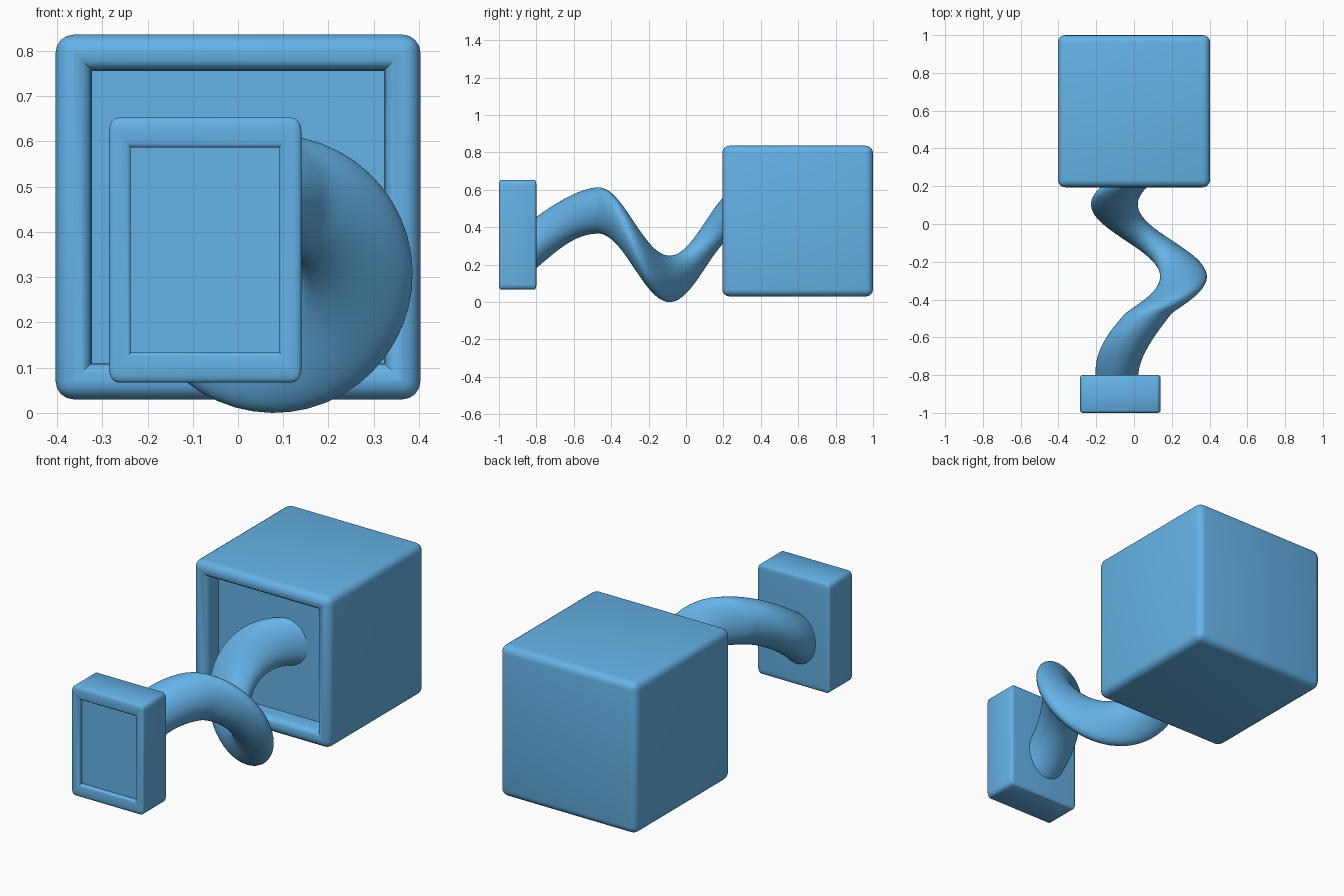
import bpy, bmesh
from math import sin, cos, pi, radians

if "Cube" in bpy.data.objects:
    bpy.data.objects.remove(bpy.data.objects["Cube"])

blue = bpy.data.materials.new("blue")
blue.diffuse_color = (0.13, 0.45, 0.8, 1)
blue.use_nodes = True
blue.node_tree.nodes["Principled BSDF"].inputs["Base Color"].default_value = blue.diffuse_color


def finish(name, bm, angle=40):
    bmesh.ops.recalc_face_normals(bm, faces=bm.faces)
    mesh = bpy.data.meshes.new(name)
    bm.to_mesh(mesh)
    bm.free()
    mesh.materials.append(blue)
    ob = bpy.data.objects.new(name, mesh)
    bpy.context.collection.objects.link(ob)
    bpy.ops.object.select_all(action='DESELECT')
    ob.select_set(True)
    bpy.context.view_layer.objects.active = ob
    bpy.ops.object.shade_smooth_by_angle(angle=radians(angle))
    return ob


def framed_box(name, center, size, frame, depth=0.1, bevel=0.039):
    """Rounded 0.8 cube with a framed recess in front, stretched to size."""
    bm = bmesh.new()
    bmesh.ops.create_cube(bm, size=0.8)
    front = min(bm.faces, key=lambda f: f.calc_center_median().y)
    bmesh.ops.inset_region(bm, faces=[front], thickness=frame, use_even_offset=True)
    floor = bmesh.ops.extrude_discrete_faces(bm, faces=[front])['faces'][0]
    for v in floor.verts:
        v.co.y += depth
    # round the outer edges and the inner lip of the frame
    lip = [e for e in bm.edges
           if all(abs(v.co.y + 0.4) < 1e-4 and abs(v.co.x) < 0.39 for v in e.verts)]
    outer = [e for e in bm.edges if all(
        sum(abs(abs(c) - 0.4) < 1e-4 for c in v.co) == 3 for v in e.verts)]
    bmesh.ops.bevel(bm, geom=outer + lip, offset=bevel, segments=4,
                    profile=0.5, affect='EDGES', clamp_overlap=False)
    for v in bm.verts:
        v.co = [center[i] + v.co[i] * size[i] / 0.8 for i in range(3)]
    return finish(name, bm)


def lerp_keys(keys, y):
    for a, b in zip(keys, keys[1:]):
        if y <= b[0]:
            t = (y - a[0]) / (b[0] - a[0])
            return [p + (q - p) * t for p, q in zip(a, b)]
    return list(keys[-1])


def twisted_tube(name, cx, cz, keys, steps=72, sides=40):
    """Off-centre round section swept along y while it twists round an axis."""
    bm = bmesh.new()
    rings = []
    y0, y1 = keys[0][0], keys[-1][0]
    for i in range(steps + 1):
        y, deg, dist, rad, tan = lerp_keys(keys, y0 + (y1 - y0) * i / steps)
        a = radians(deg)
        ring = []
        for k in range(sides):
            t = 2 * pi * k / sides
            r, s = dist + rad * cos(t), tan * sin(t)
            ring.append(bm.verts.new((cx + r * cos(a) - s * sin(a), y,
                                      cz + r * sin(a) + s * cos(a))))
        rings.append(ring)
    for p, q in zip(rings, rings[1:]):
        for k in range(sides):
            n = (k + 1) % sides
            bm.faces.new((p[k], p[n], q[n], q[k]))
    bm.faces.new(rings[0])
    bm.faces.new(rings[-1])
    return finish(name, bm)


# large cube at the back
framed_box("large_box", (0, 0.597, 0.433), (0.806, 0.806, 0.806), 0.08)
# thin plate at the front
framed_box("front_plate", (-0.0725, -0.9, 0.36), (0.425, 0.2, 0.585), 0.09)
# twisted arm: y, angle, offset, radial radius, tangential radius
twisted_tube("twisted_arm", 0.079, 0.307, [
    (-0.85, 188, 0.17, 0.113, 0.137),
    (-0.80, 176, 0.17, 0.113, 0.137),
    (-0.47, 90, 0.183, 0.124, 0.123),
    (0.32, -282, 0.183, 0.124, 0.123)])
